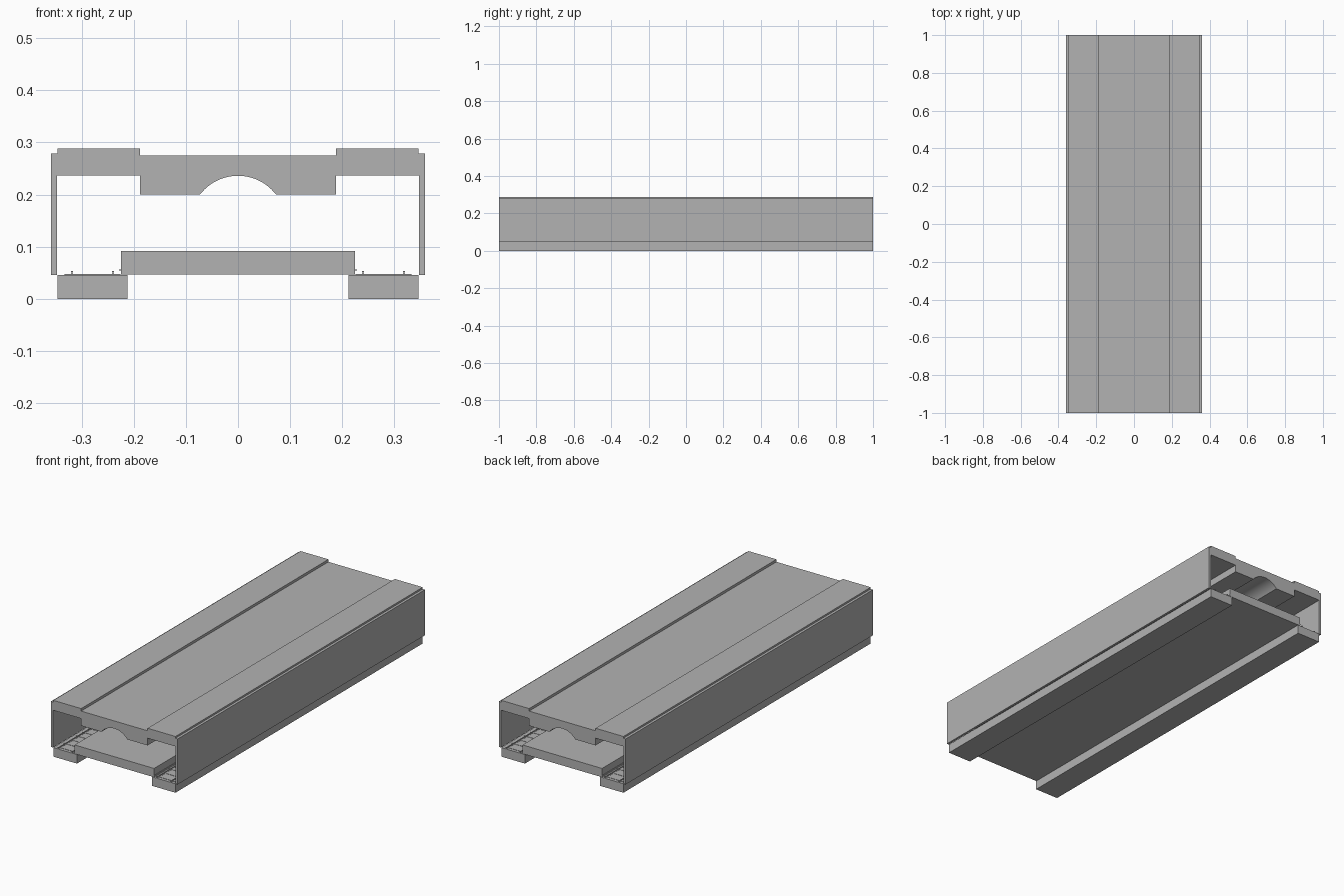
import bpy, bmesh, math

cube = bpy.data.objects.get("Cube")
if cube:
    bpy.data.objects.remove(cube, do_unlink=True)

concrete = bpy.data.materials.new("concrete grey")
concrete.use_nodes = True
GREY = (0.45, 0.45, 0.45, 1)
concrete.diffuse_color = GREY
concrete.node_tree.nodes["Principled BSDF"].inputs["Base Color"].default_value = GREY

HALF = 1.0  # half length of the tunnel section


def finish(name, bm, smooth=False):
    bmesh.ops.recalc_face_normals(bm, faces=bm.faces)
    mesh = bpy.data.meshes.new(name)
    bm.to_mesh(mesh)
    bm.free()
    mesh.materials.append(concrete)
    obj = bpy.data.objects.new(name, mesh)
    bpy.context.collection.objects.link(obj)
    if smooth:
        bpy.ops.object.select_all(action='DESELECT')
        obj.select_set(True)
        bpy.context.view_layer.objects.active = obj
        bpy.ops.object.shade_smooth_by_angle(angle=math.radians(25))
    return obj


def extrude_profile(name, points, smooth=False):
    """Sweep an x-z outline along the whole length."""
    bm = bmesh.new()
    face = bm.faces.new([bm.verts.new((x, -HALF, z)) for x, z in points])
    swept = bmesh.ops.extrude_face_region(bm, geom=[face])
    verts = [g for g in swept["geom"] if isinstance(g, bmesh.types.BMVert)]
    bmesh.ops.translate(bm, verts=verts, vec=(0, 2 * HALF, 0))
    return finish(name, bm, smooth)


def add_box(bm, x0, x1, y0, y1, z0, z1):
    cube = bmesh.ops.create_cube(bm, size=1)
    bmesh.ops.scale(bm, verts=cube["verts"], vec=(x1 - x0, y1 - y0, z1 - z0))
    bmesh.ops.translate(bm, verts=cube["verts"],
                        vec=((x0 + x1) / 2, (y0 + y1) / 2, (z0 + z1) / 2))


def rect(x0, x1, z0, z1):
    return [(x0, z0), (x1, z0), (x1, z1), (x0, z1)]


# Roof and side walls: one outline, with a shallow vault under the middle
half_side = [(0.188, 0.2), (0.188, 0.237), (0.347, 0.237), (0.347, 0.046),
             (0.359, 0.046), (0.359, 0.279), (0.346, 0.279), (0.346, 0.288),
             (0.188, 0.288), (0.188, 0.275)]
vault_half, vault_rise = 0.073, 0.036
radius = (vault_half ** 2 + vault_rise ** 2) / (2 * vault_rise)
sweep = math.asin(vault_half / radius)
STEPS = 24
vault = []
for i in range(STEPS + 1):
    a = -sweep + 2 * sweep * i / STEPS
    vault.append((radius * math.sin(a), 0.2 + vault_rise - radius + radius * math.cos(a)))
mirrored = [(-x, z) for x, z in reversed(half_side)]
extrude_profile("roof_and_walls", vault + half_side + mirrored, smooth=True)

# Central platform
extrude_profile("platform", rect(-0.225, 0.225, 0.047, 0.092))

# Track beds, rails and sleepers on each side
for side, label in ((-1, "right"), (1, "left")):
    extrude_profile(label + "_track_bed", rect(side * 0.212, side * 0.346, 0, 0.046))
    for place, x in (("inner", 0.240), ("outer", 0.319)):
        c = side * x
        rail = [(0.003, 0.0465), (0.003, 0.0475), (0.001, 0.0485), (0.001, 0.051),
                (0.002, 0.0515), (0.002, 0.053)]
        outline = [(c + dx, z) for dx, z in rail] + [(c - dx, z) for dx, z in reversed(rail)]
        extrude_profile(f"{label}_{place}_rail", outline)
    c = side * 0.2265
    extrude_profile(label + "_power_rail", rect(c - 0.001, c + 0.001, 0.053, 0.057))
    bm = bmesh.new()
    count = 40
    for i in range(count):
        y = -HALF + (i + 0.5) * 2 * HALF / count
        xa, xb = sorted((side * 0.226, side * 0.333))
        add_box(bm, xa, xb, y - 0.009, y + 0.009, 0.045, 0.0475)
    finish(label + "_sleepers", bm)
